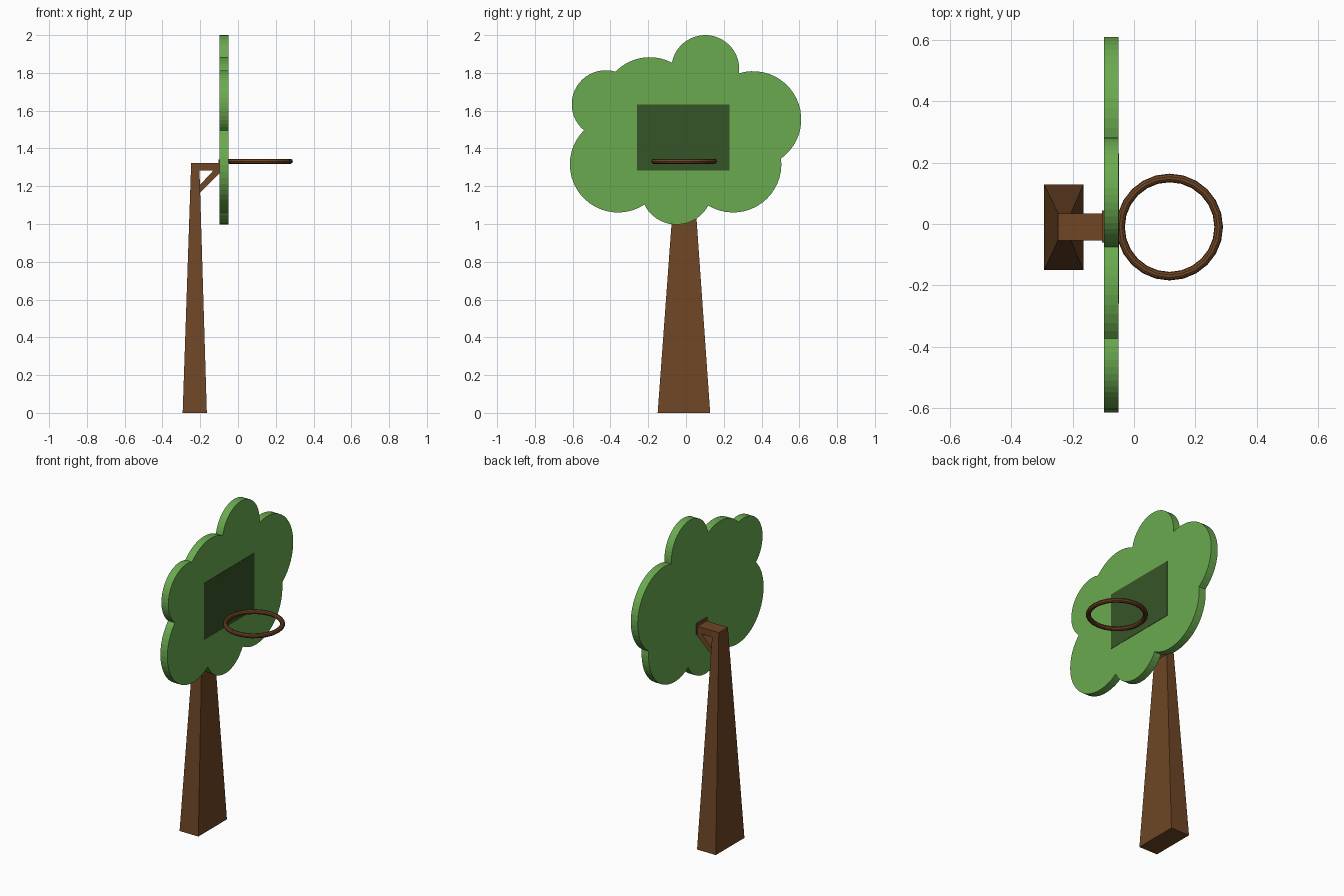
import bpy, bmesh, math
from mathutils import Vector

if "Cube" in bpy.data.objects:
    bpy.data.objects.remove(bpy.data.objects["Cube"])


def material(name, rgb):
    m = bpy.data.materials.new(name)
    m.diffuse_color = (*rgb, 1)
    m.use_nodes = True
    m.node_tree.nodes["Principled BSDF"].inputs["Base Color"].default_value = m.diffuse_color
    return m


BARK = material("bark_brown", (0.156, 0.061, 0.019))
LEAF = material("leaf_green", (0.145, 0.402, 0.08))
DARK = material("dark_green", (0.037, 0.09, 0.021))


def finish(bm, name, mat):
    bmesh.ops.recalc_face_normals(bm, faces=bm.faces)
    me = bpy.data.meshes.new(name)
    bm.to_mesh(me)
    bm.free()
    ob = bpy.data.objects.new(name, me)
    ob.data.materials.append(mat)
    bpy.context.collection.objects.link(ob)
    return ob


def prism(name, pts, depth, mat):
    """Extrude a planar outline along the depth vector."""
    bm = bmesh.new()
    face = bm.faces.new([bm.verts.new(p) for p in pts])
    ext = bmesh.ops.extrude_face_region(bm, geom=[face], use_keep_orig=True)
    moved = [v for v in ext["geom"] if isinstance(v, bmesh.types.BMVert)]
    bmesh.ops.translate(bm, verts=moved, vec=depth)
    return finish(bm, name, mat)


def box(name, x, y, z, mat):
    pts = [(x[0], y[0], z[0]), (x[0], y[1], z[0]), (x[0], y[1], z[1]), (x[0], y[0], z[1])]
    return prism(name, pts, (x[1] - x[0], 0, 0), mat)


# Tapered trunk
bm = bmesh.new()
bmesh.ops.create_cube(bm, size=1)
for v in bm.verts:
    top = v.co.z > 0
    xs = (-0.248, -0.205) if top else (-0.293, -0.165)
    ys = (-0.053, 0.035) if top else (-0.15, 0.128)
    v.co = (xs[v.co.x > 0], ys[v.co.y > 0], 1.322 if top else 0)
finish(bm, "trunk", BARK)

# Arm, diagonal brace and mounting plate
Y0, Y1 = -0.053, 0.035
box("arm", (-0.22, -0.096), (Y0, Y1), (1.283, 1.322), BARK)
brace = [(-0.208, 1.16), (-0.098, 1.268), (-0.098, 1.29), (-0.124, 1.29), (-0.208, 1.2)]
prism("brace", [(x, Y0, z) for x, z in brace], (0, Y1 - Y0, 0), BARK)
box("mounting_plate", (-0.104, -0.096), (-0.06, 0.044), (1.275, 1.342), BARK)

# Foliage outline: chained arcs of lobes (y, z, radius), counterclockwise
lobes = [(0.355, 1.554, 0.255), (0.102, 1.82, 0.18), (-0.192, 1.63, 0.253),
         (-0.425, 1.634, 0.18), (-0.36, 1.316, 0.255), (-0.05, 1.187, 0.19),
         (0.25, 1.316, 0.255)]


def meet(a, b):
    """Outer crossing point of two neighbouring lobes."""
    ca, cb = Vector(a[:2]), Vector(b[:2])
    d = (cb - ca).length
    u = (cb - ca) / d
    t = (d * d + a[2] ** 2 - b[2] ** 2) / (2 * d)
    h = math.sqrt(max(a[2] ** 2 - t * t, 0))
    return ca + u * t + Vector((u.y, -u.x)) * h


outline = []
for i, lobe in enumerate(lobes):
    c = Vector(lobe[:2])
    s = meet(lobes[i - 1], lobe) - c
    e = meet(lobe, lobes[(i + 1) % len(lobes)]) - c
    a0 = math.atan2(s.y, s.x)
    span = (math.atan2(e.y, e.x) - a0) % math.tau
    n = max(4, round(span / math.tau * 48))
    for k in range(n):
        a = a0 + span * k / n
        outline.append((-0.098, c.x + lobe[2] * math.cos(a), c.y + lobe[2] * math.sin(a)))
prism("foliage_board", outline, (0.047, 0, 0), LEAF)

# Target panel, just proud of the foliage
box("target_panel", (-0.06, -0.049), (-0.259, 0.23), (1.282, 1.632), DARK)

# Hoop
bpy.ops.mesh.primitive_torus_add(location=(0.116, -0.01, 1.332), major_radius=0.16,
                                 minor_radius=0.014, major_segments=24, minor_segments=10)
hoop = bpy.context.object
hoop.name = "hoop"
hoop.data.materials.append(BARK)
